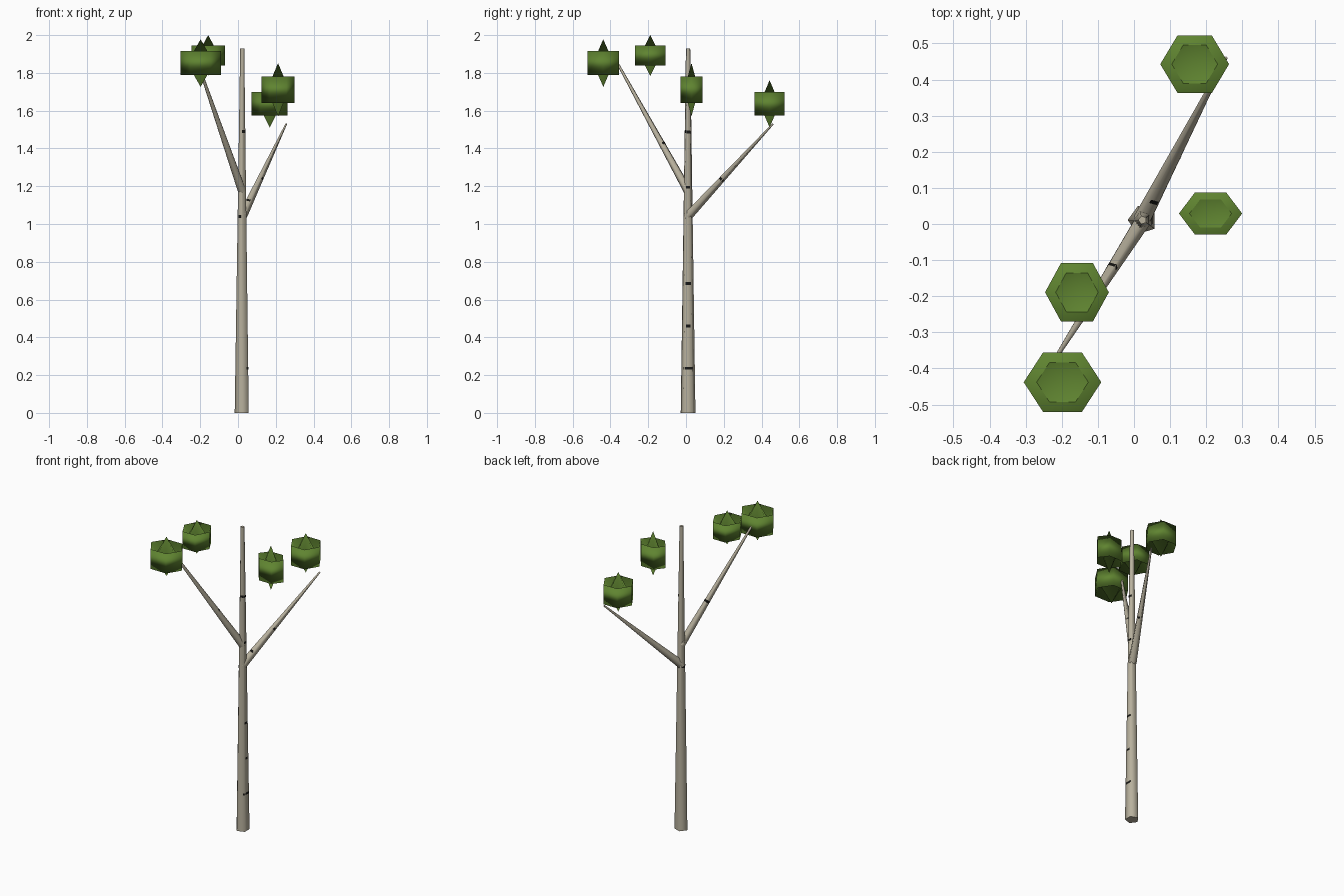
import bpy, bmesh, math
from mathutils import Vector

if "Cube" in bpy.data.objects:
    bpy.data.objects.remove(bpy.data.objects["Cube"])


def material(name, rgb):
    m = bpy.data.materials.new(name)
    m.diffuse_color = (*rgb, 1)
    m.use_nodes = True
    m.node_tree.nodes["Principled BSDF"].inputs["Base Color"].default_value = m.diffuse_color
    return m


BARK = material("pale bark", (0.48, 0.44, 0.34))
MARK = material("dark bark mark", (0.008, 0.008, 0.007))
LEAF = material("leaf green", (0.115, 0.23, 0.03))


def finish(bm, name, mat, smooth=True):
    me = bpy.data.meshes.new(name)
    for f in bm.faces:
        f.smooth = smooth
    bm.to_mesh(me)
    bm.free()
    me.materials.append(mat)
    ob = bpy.data.objects.new(name, me)
    bpy.context.collection.objects.link(ob)
    return ob


# Tapered five-sided limb; marks are (t, face, from, to) strips on its faces
def limb(name, a, b, r0, r1, marks):
    a, b = Vector(a), Vector(b)
    axis = b - a
    if abs(axis.x) + abs(axis.y) < 1e-6:
        u, v = Vector((1, 0, 0)), Vector((0, 1, 0))
    else:
        u = axis.cross(Vector((0, 0, 1))).normalized()
        v = axis.cross(u).normalized()

    def point(t, k, grow=0.0):
        ang = math.pi + k * math.tau / 5
        r = r0 + (r1 - r0) * t + grow
        return a + axis * t + (u * math.cos(ang) + v * math.sin(ang)) * r

    bm = bmesh.new()
    rings = [[bm.verts.new(point(t, k)) for k in range(5)] for t in (0, 1)]
    for k in range(5):
        j = (k + 1) % 5
        bm.faces.new((rings[0][k], rings[0][j], rings[1][j], rings[1][k]))
    bm.faces.new(rings[0][::-1])
    bm.faces.new(rings[1])
    for e in bm.edges:
        if any(len(f.verts) == 5 for f in e.link_faces):
            e.smooth = False
    finish(bm, name, BARK)

    # Thin dark bark marks
    bm = bmesh.new()
    half = 0.007 / axis.length
    for t, k, f0, f1 in marks:
        corners = []
        for tt, f in ((t - half, f0), (t - half, f1), (t + half, f1), (t + half, f0)):
            corners.append(bm.verts.new(point(tt, k, 0.001).lerp(point(tt, k + 1, 0.001), f)))
        bm.faces.new(corners)
    finish(bm, name + "_marks", MARK, False)


# Leaf clump: hexagonal band whose two cones cross through each other
def clump(name, centre, size):
    bm = bmesh.new()
    c, s = Vector(centre), Vector(size)

    def vert(x, y, z):
        return bm.verts.new(c + Vector((x, y, z)) * s)

    low, high = [[vert(math.cos(k * math.pi / 3) * 0.866,
                       math.sin(k * math.pi / 3) * 0.866, z) for k in range(6)]
                 for z in (-0.5, 0.5)]
    top, bottom = vert(0, 0, 1), vert(0, 0, -1)
    for k in range(6):
        j = (k + 1) % 6
        bm.faces.new((low[k], low[j], high[j], high[k]))
        bm.faces.new((high[k], high[j], bottom))
        bm.faces.new((low[j], low[k], top))
    finish(bm, name, LEAF)


X, Y = 0.0235, 0.011
H = 1.93
limb("trunk", (X, Y, 0), (X, Y, H), 0.041, 0.012,
     [(0.237 / H, 2, 0.15, 1), (0.237 / H, 1, 0.8, 1), (0.46 / H, 2, 0.25, 0.8),
      (0.685 / H, 2, 0.1, 0.9), (1.195 / H, 2, 0.1, 0.9), (1.487 / H, 2, 0.1, 1),
      (1.49 / H, 1, 0.2, 1), (1.04 / H, 0, 0.3, 1), (1.04 / H, 4, 0.2, 0.9)])
limb("back_branch", (X, Y, 1.045), (0.255, 0.46, 1.53), 0.026, 0.005,
     [(0.14, 1, 0.1, 0.9), (0.4, 2, 0.1, 0.8), (0.4, 3, 0.1, 0.6)])
limb("front_branch", (X, Y, 1.175), (-0.215, -0.367, 1.86), 0.024, 0.006,
     [(0.36, 1, 0.1, 1), (0.36, 2, 0, 0.9), (0.36, 0, 0.5, 1)])

for i, (c, s) in enumerate([
        ((-0.198, -0.438, 1.852), (0.124, 0.110, 0.126)),
        ((-0.158, -0.189, 1.892), (0.102, 0.108, 0.108)),
        ((0.212, 0.029, 1.711), (0.101, 0.077, 0.141)),
        ((0.168, 0.4425, 1.636), (0.110, 0.106, 0.125))]):
    clump("leaf_clump_%d" % (i + 1), c, s)
